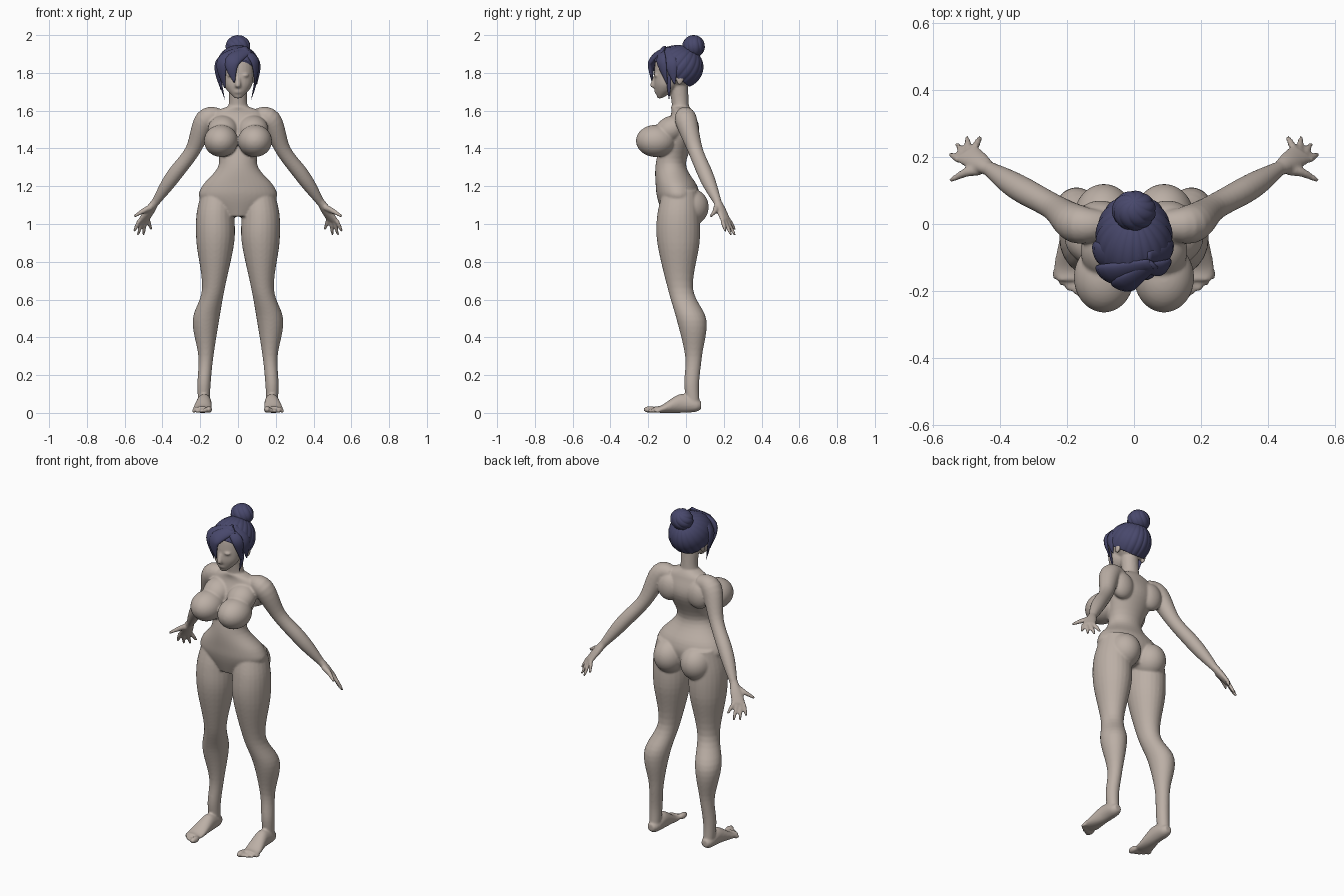
import bpy, bmesh, math
from mathutils import Vector, Matrix

if "Cube" in bpy.data.objects:
    bpy.data.objects.remove(bpy.data.objects["Cube"])


def material(name, color):
    mat = bpy.data.materials.new(name)
    mat.use_nodes = True
    mat.diffuse_color = (*color, 1)
    shader = mat.node_tree.nodes["Principled BSDF"]
    shader.inputs["Base Color"].default_value = (*color, 1)
    shader.inputs["Roughness"].default_value = 0.8
    return mat


SKIN = material("warm clay skin", (0.5, 0.43, 0.38))
HAIR = material("dark indigo hair", (0.065, 0.065, 0.15))
ACROSS, FORWARD, UP = Vector((1, 0, 0)), Vector((0, 1, 0)), Vector((0, 0, 1))
LEVEL, UPRIGHT = (ACROSS, FORWARD), (ACROSS, UP)
HEAD = Vector((0, -.05, 1.82))


def smooth_sections(sections, steps):
    """Catmull-Rom interpolation of position and radii together."""
    knots = [Vector(section) for section in sections]
    result = []
    for i in range(len(knots) - 1):
        before, start, end = knots[max(i - 1, 0)], knots[i], knots[i + 1]
        after = knots[min(i + 2, len(knots) - 1)]
        for k in range(steps):
            t = k / steps
            result.append(start + (end - before) * (t / 2)
                          + (before * 2 - start * 5 + end * 4 - after) * (t * t / 2)
                          + (start * 3 - before - end * 3 + after) * (t ** 3 / 2))
    return result + [knots[-1]]


def loft(bm, sections, axes=None, facing=None, flat=1, sides=24):
    """Elliptical tube through (x, y, z, width) or (x, y, z, width, depth)."""
    full = [s if len(s) == 5 else (*s, s[3] * flat) for s in sections]
    path = smooth_sections(full, steps=6)
    points = [Vector(section[:3]) for section in path]
    rings = []
    for i, (point, section) in enumerate(zip(points, path)):
        if axes:
            u, v = axes
        else:
            tangent = points[min(i + 1, len(points) - 1)] - points[max(i - 1, 0)]
            tangent.normalize()
            v = facing or point - HEAD
            v = (v - tangent * v.dot(tangent)).normalized()
            u = tangent.cross(v)
        angles = [math.tau * k / sides for k in range(sides)]
        rings.append([bm.verts.new(point + u * (section[3] * math.cos(a))
                                   + v * (section[4] * math.sin(a))) for a in angles])
    faces = [bm.faces.new(rings[0]), bm.faces.new(rings[-1][::-1])]
    for low, high in zip(rings, rings[1:]):
        for k in range(sides):
            faces.append(bm.faces.new((low[k - 1], high[k - 1], high[k], low[k])))
    bmesh.ops.recalc_face_normals(bm, faces=faces)


def blob(bm, center, radii, tilt=0):
    shape = (Matrix.Translation(center) @ Matrix.Rotation(tilt, 4, 'X')
             @ Matrix.Diagonal((*radii, 1)))
    bmesh.ops.create_uvsphere(bm, u_segments=32, v_segments=20, radius=1, matrix=shape)


def mirror(bm):
    everything = bm.verts[:] + bm.edges[:] + bm.faces[:]
    copy = bmesh.ops.duplicate(bm, geom=everything)["geom"]
    verts = [item for item in copy if isinstance(item, bmesh.types.BMVert)]
    faces = [item for item in copy if isinstance(item, bmesh.types.BMFace)]
    bmesh.ops.scale(bm, vec=(-1, 1, 1), verts=verts)
    bmesh.ops.reverse_faces(bm, faces=faces)


def finish(bm, name, mat):
    mesh = bpy.data.meshes.new(name)
    bm.to_mesh(mesh)
    bm.free()
    mesh.materials.append(mat)
    for polygon in mesh.polygons:
        polygon.use_smooth = True
    obj = bpy.data.objects.new(name, mesh)
    bpy.context.collection.objects.link(obj)
    return obj


def add_leg(bm):
    loft(bm, [(.11, -.03, 1.18, .08), (.12, -.04, 1.05, .1), (.12, -.04, .9, .1),
              (.13, -.03, .66, .06), (.17, .03, .49, .07), (.17, .04, .3, .04),
              (.18, .03, .15, .035), (.18, .04, .03, .03)], axes=LEVEL, flat=1.12)
    blob(bm, center=(.13, -.06, .65), radii=(.04, .03, .05))  # kneecap
    blob(bm, center=(.09, .02, 1.09), radii=(.09, .1, .1))  # seat
    # foot, from heel to ball, then toes
    loft(bm, [(.18, .08, .04, .02), (.18, .05, .04, .035), (.18, -.03, .05, .04, .05),
              (.19, -.13, .02, .05, .02), (.19, -.17, .02, .04, .015)], axes=UPRIGHT)
    for i in range(5):
        size = .018 if i == 0 else .013 - .001 * i
        toe = (.155 + .02 * i, -.19 + .0025 * i * i, size)
        blob(bm, center=toe, radii=(size, size * 2, size))


def add_arm(bm):
    loft(bm, [(.09, 0, 1.57, .04), (.17, 0, 1.55, .058), (.24, .05, 1.39, .04),
              (.33, .1, 1.27, .04), (.38, .13, 1.2, .035), (.44, .17, 1.11, .02)],
         facing=FORWARD)
    # palm
    spread = Vector((.8, -.6, -.1)).normalized()
    wrist, knuckles = Vector((.43, .16, 1.13)), Vector((.5, .21, 1.02))
    back = spread.cross(knuckles - wrist).normalized()
    middle = wrist.lerp(knuckles, .5)
    loft(bm, [(*wrist, .02, .02), (*middle, .033, .02), (*knuckles, .039, .013)],
         axes=(spread, back))
    # fingers fan out from the knuckles
    tips = [(.46, .26, .97), (.5, .26, .94), (.53, .24, .94), (.55, .21, .96)]
    for i, tip in enumerate(tips):
        base = knuckles + spread * .02 * (i - 1.5)
        loft(bm, [(*base, .011), (*base.lerp(Vector(tip), .6), .01), (*tip, .006)],
             facing=back, sides=12)
    loft(bm, [(.46, .16, 1.09, .016), (.5, .155, 1.07, .014), (.55, .13, 1.04, .007)],
         facing=back, sides=12)  # thumb


def add_chest(bm):
    blob(bm, center=(.09, -.16, 1.44), radii=(.09, .105, .085))  # bust
    blob(bm, center=(.08, -.08, 1.5), radii=(.08, .09, .07), tilt=.5)  # upper chest
    blob(bm, center=(.1, .02, 1.5), radii=(.07, .05, .08))  # shoulder blade


def add_torso(bm):
    loft(bm, [(0, -.04, 1.04, .1, .08), (0, -.04, 1.13, .2, .11), (0, -.05, 1.2, .19, .11),
              (0, -.08, 1.32, .1, .08), (0, -.03, 1.48, .14, .09), (0, -.02, 1.58, .14, .06),
              (0, -.03, 1.62, .06, .05)], axes=LEVEL, sides=40)
    loft(bm, [(0, -.03, 1.57, .08, .05), (0, -.03, 1.63, .05, .045),
              (0, -.04, 1.73, .05, .05)], axes=LEVEL)  # neck


def add_head(bm):
    blob(bm, center=(0, -.05, 1.82), radii=(.097, .115, .1))  # skull
    loft(bm, [(0, -.14, 1.665, .015, .01), (0, -.11, 1.71, .06, .055), (0, -.1, 1.76, .08, .07),
              (0, -.09, 1.87, .08, .07), (0, -.08, 1.9, .05, .04)], axes=LEVEL)  # face
    loft(bm, [(0, -.155, 1.8, .01), (0, -.175, 1.735, .015), (0, -.165, 1.72, .008)],
         axes=LEVEL, sides=12)  # nose
    for height in (1.697, 1.707):
        blob(bm, center=(0, -.158, height), radii=(.02, .01, .005))  # lips
    for side in (-1, 1):
        blob(bm, center=(.09 * side, -.03, 1.77), radii=(.01, .02, .035), tilt=-.2)  # ear
        blob(bm, center=(.036 * side, -.157, 1.787), radii=(.02, .013, .01))  # eyelid


# ---- body: paired parts, mirrored, then the middle parts, all fused together
body = bmesh.new()
add_leg(body)
add_arm(body)
add_chest(body)
mirror(body)
add_torso(body)
add_head(body)
figure = finish(body, "body", SKIN)
fuse = figure.modifiers.new("fuse", 'REMESH')
fuse.mode = 'VOXEL'
fuse.voxel_size = .006
fuse.use_smooth_shade = True
soften = figure.modifiers.new("soften", 'SMOOTH')
soften.factor = .5
soften.iterations = 5


# ---- hair: ridged ellipsoids whose strands meet at the pole
def ridged(name, center, radii, tilt, strands, depth, twist=0, hairline=None):
    bm = bmesh.new()
    bmesh.ops.create_uvsphere(bm, u_segments=144, v_segments=40, radius=1)
    for v in bm.verts:
        angle = math.atan2(v.co.y, v.co.x) + twist * v.co.z
        groove = 1 - math.sqrt(abs(math.sin(angle * strands / 2)))
        v.co *= 1 - depth * groove * math.hypot(v.co.x, v.co.y)
    placement = (Matrix.Translation(center) @ Matrix.Diagonal((*radii, 1))
                 @ Matrix.Rotation(tilt, 4, 'X'))
    bmesh.ops.transform(bm, verts=bm.verts, matrix=placement)
    if hairline:
        point, direction = hairline
        cut = bmesh.ops.bisect_plane(bm, geom=bm.verts[:] + bm.edges[:] + bm.faces[:],
                                     plane_co=point, plane_no=direction, clear_inner=True)
        rim = [e for e in cut["geom_cut"] if isinstance(e, bmesh.types.BMEdge)]
        bmesh.ops.holes_fill(bm, edges=rim, sides=0)
    finish(bm, name, HAIR)


ridged("hair_cap", center=(0, -.045, 1.83), radii=(.116, .138, .118), tilt=-.6,
       strands=20, depth=.04, hairline=((0, -.08, 1.8), (0, .6, .8)))
ridged("hair_bun", center=(0, .04, 1.94), radii=(.066, .06, .06), tilt=-.5,
       strands=9, depth=.07, twist=.8)
ridged("hair_tie", center=(0, .03, 1.915), radii=(.056, .055, .03), tilt=-.5,
       strands=14, depth=.05)


# ---- swept fringe and loose locks: thin at the parting, wide, then pointed
def lock(bm, root, middle, tip, width):
    loft(bm, [(*root, width * .5), (*middle, width), (*tip, width * .1)], flat=.45)


locks = bmesh.new()
lock(locks, (.06, -.12, 1.92), (-.03, -.18, 1.86), (-.02, -.18, 1.75), width=.04)
lock(locks, (.05, -.12, 1.93), (-.08, -.15, 1.86), (-.07, -.13, 1.72), width=.04)
lock(locks, (.02, -.1, 1.93), (-.1, -.09, 1.85), (-.09, -.07, 1.71), width=.04)
lock(locks, (.03, -.13, 1.92), (.09, -.13, 1.86), (.09, -.1, 1.74), width=.03)
lock(locks, (.04, -.1, 1.93), (.1, -.08, 1.85), (.1, -.06, 1.74), width=.035)
for side in (-1, 1):
    lock(locks, (.095 * side, -.09, 1.81), (.09 * side, -.09, 1.74),
         (.07 * side, -.09, 1.66), width=.012)
finish(locks, "hair_locks", HAIR)
